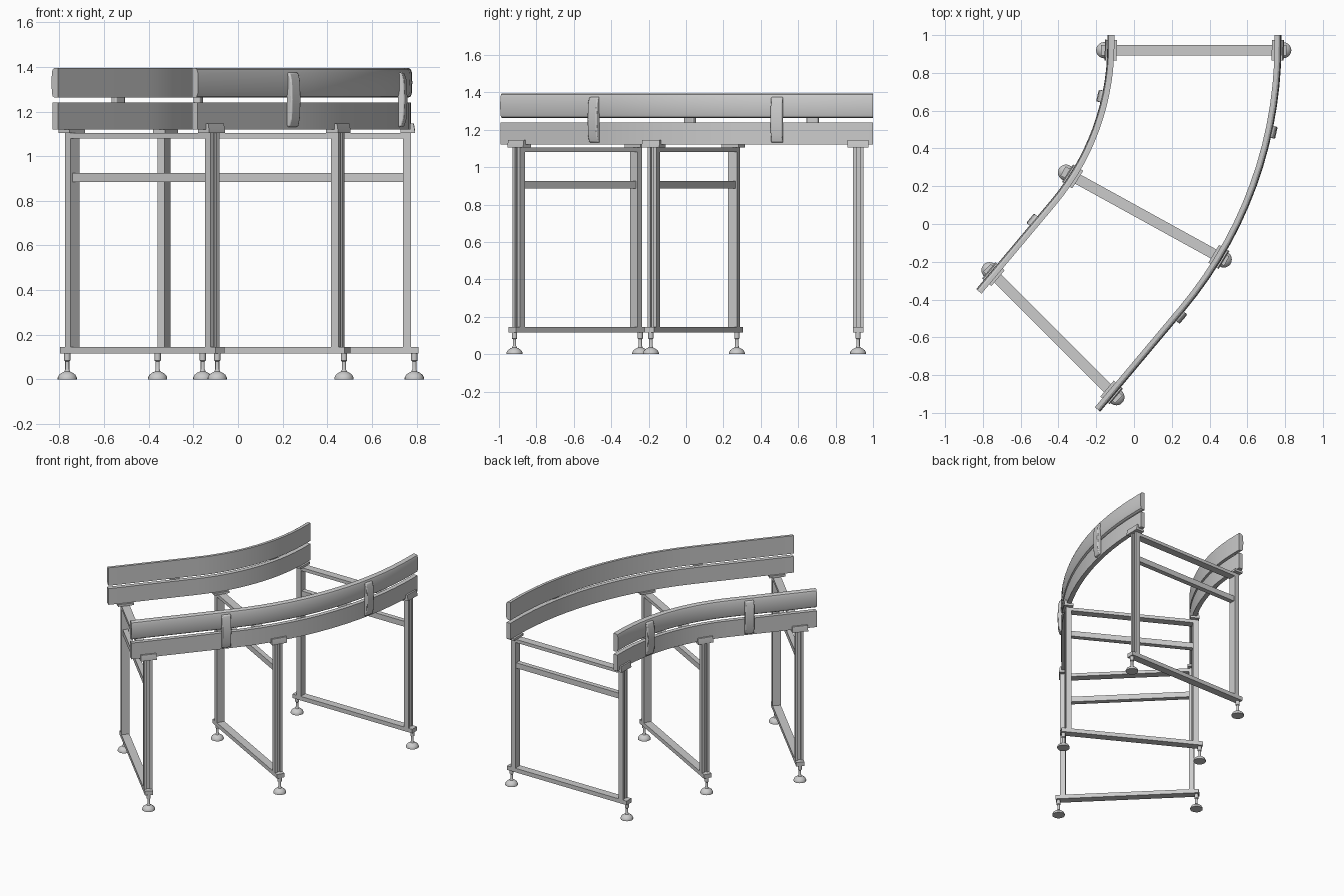
import bpy, bmesh, math
from mathutils import Vector, Matrix

if "Cube" in bpy.data.objects:
    bpy.data.objects.remove(bpy.data.objects["Cube"])

TURN = math.radians(40)


def finish(name, bm, smooth=True):
    bmesh.ops.recalc_face_normals(bm, faces=bm.faces)
    me = bpy.data.meshes.new(name)
    bm.to_mesh(me)
    bm.free()
    ob = bpy.data.objects.new(name, me)
    bpy.context.collection.objects.link(ob)
    if smooth:
        bpy.ops.object.select_all(action='DESELECT')
        ob.select_set(True)
        bpy.context.view_layer.objects.active = ob
        bpy.ops.object.shade_smooth_by_angle(angle=math.radians(30))
    return ob


def loft(name, rings, smooth=True, bevel=0):
    """Skin a list of closed rings and cap both ends."""
    bm = bmesh.new()
    rows = [[bm.verts.new(p) for p in r] for r in rings]
    n = len(rows[0])
    for a, b in zip(rows, rows[1:]):
        for i in range(n):
            bm.faces.new((a[i], a[(i + 1) % n], b[(i + 1) % n], b[i]))
    bm.faces.new(rows[0])
    bm.faces.new(rows[-1][::-1])
    ob = finish(name, bm, smooth)
    if bevel:
        m = ob.modifiers.new("soft_edges", 'BEVEL')
        m.width, m.segments, m.limit_method = bevel, 2, 'ANGLE'
    return ob


def rail_path(x0, lead, radius, tail, steps=14):
    """Plan path: short straight, arc, long straight, as (point, tangent)."""
    path = [(Vector((x0, 1.0, 0)), Vector((0, -1, 0)))]
    for i in range(steps + 1):
        a = TURN * i / steps
        path.append((Vector((x0 - radius * (1 - math.cos(a)), 1 - lead - radius * math.sin(a), 0)),
                     Vector((-math.sin(a), -math.cos(a), 0))))
    p, t = path[-1]
    path.append((p + t * tail, t))
    return path


def nearest(path, x, y):
    q = Vector((x, y, 0))
    best = None
    for (a, ta), (b, tb) in zip(path, path[1:]):
        d = b - a
        k = max(0, min(1, (q - a).dot(d) / d.length_squared))
        p = a + d * k
        if best is None or (p - q).length < best[0]:
            best = ((p - q).length, p, ta.lerp(tb, k).normalized())
    return best[1], best[2]


def place(p, t, side, profile):
    """Set an (outward offset, height) profile square to the path."""
    n = Vector((-t.y, t.x, 0)) * side
    return [p + n * o + Vector((0, 0, z)) for o, z in profile]


def along(name, p, t, side, profile, length, bevel=0):
    rings = [place(p + t * s * length / 2, t, side, profile) for s in (-1, 1)]
    return loft(name, rings, True, bevel)


def box(o0, o1, z0, z1):
    return [(o0, z0), (o1, z0), (o1, z1), (o0, z1)]


# cross-sections: plain side frame and rounded guard rail
FRAME = box(-0.016, 0.016, 1.12, 1.24)
GUARD = [(-0.016, 1.262), (0.004, 1.262), (0.014, 1.268), (0.019, 1.282), (0.021, 1.33),
         (0.019, 1.375), (0.014, 1.389), (0.004, 1.395), (-0.016, 1.395)]
# bowed strap joining frame and guard
STRAP = [(0.012, 1.13), (0.03, 1.133), (0.04, 1.17), (0.044, 1.255), (0.04, 1.34),
         (0.03, 1.373), (0.012, 1.376)]

inner = rail_path(-0.12, 0.05, 1.305, 0.613)
outer = rail_path(0.76, 0.05, 2.177, 0.693)
strap_spots = {"inner": [(-0.19, 0.68), (-0.53, 0.015)], "outer": [(0.74, 0.485), (0.257, -0.5)]}

for label, path, side in (("inner", inner, -1), ("outer", outer, 1)):
    loft(label + "_side_frame", [place(p, t, side, FRAME) for p, t in path])
    loft(label + "_guard_rail", [place(p, t, side, GUARD) for p, t in path])
    for x, y in strap_spots[label]:
        p, t = nearest(path, x, y)
        along(label + "_guard_strap", p, t, side, STRAP, 0.064, 0.006)


def bar(name, a, b, width, z0, z1):
    """Horizontal bar between two plan points."""
    t = (b - a).normalized()
    w = width / 2
    return loft(name, [place(p, t, 1, box(-w, w, z0, z1)) for p in (a, b)], False)


def leg(name, c, out):
    """Upright with a slot in its outward face."""
    n = Vector((-out.y, out.x, 0))
    prof = [(-.018, -.028), (.018, -.028), (.018, -.009), (.008, -.009),
            (.008, .009), (.018, .009), (.018, .028), (-.018, .028)]
    loft(name, [[c + out * u + n * v + Vector((0, 0, z)) for u, v in prof] for z in (0.14, 1.105)], False)


def foot(name, c, seg=20):
    """Levelling foot: domed pad, collar and threaded stem."""
    prof = [(.043, 0), (.043, .008), (.037, .02), (.024, .03), (.013, .035), (.009, .045),
            (.009, .08), (.014, .084), (.014, .116)]
    loft(name, [[c + Vector((r * math.cos(2 * math.pi * i / seg), r * math.sin(2 * math.pi * i / seg), z))
                 for i in range(seg)] for r, z in prof])


# support frames, given by their inner and outer foot positions
supports = {"back": ((-0.158, 0.92), (0.79, 0.92)),
            "middle": ((-0.36, 0.272), (0.475, -0.188)),
            "front": ((-0.765, -0.245), (-0.093, -0.917))}
for label, (fi, fo) in supports.items():
    a, b = Vector((*fi, 0)), Vector((*fo, 0))
    d = (b - a).normalized()
    la, lb = a + d * 0.032, b - d * 0.032
    bar(label + "_bottom_bar", a - d * 0.018, b + d * 0.018, 0.056, 0.115, 0.145)
    bar(label + "_middle_bar", la, lb, 0.036, 0.885, 0.925)
    bar(label + "_top_bar", la, lb, 0.056, 1.08, 1.104)
    for end, f, c, path, side in (("inner", a, la, inner, -1), ("outer", b, lb, outer, 1)):
        leg(f"{label}_{end}_leg", c, d * side)
        foot(f"{label}_{end}_foot", f)
        # angle bracket holding the side frame on the leg
        p, t = nearest(path, c.x, c.y)
        angle = [(-.03, 1.104), (.034, 1.104), (.034, 1.112), (.028, 1.146), (.014, 1.146),
                 (.014, 1.12), (-.03, 1.12)]
        along(f"{label}_{end}_bracket", p, t, side, angle, 0.11)
